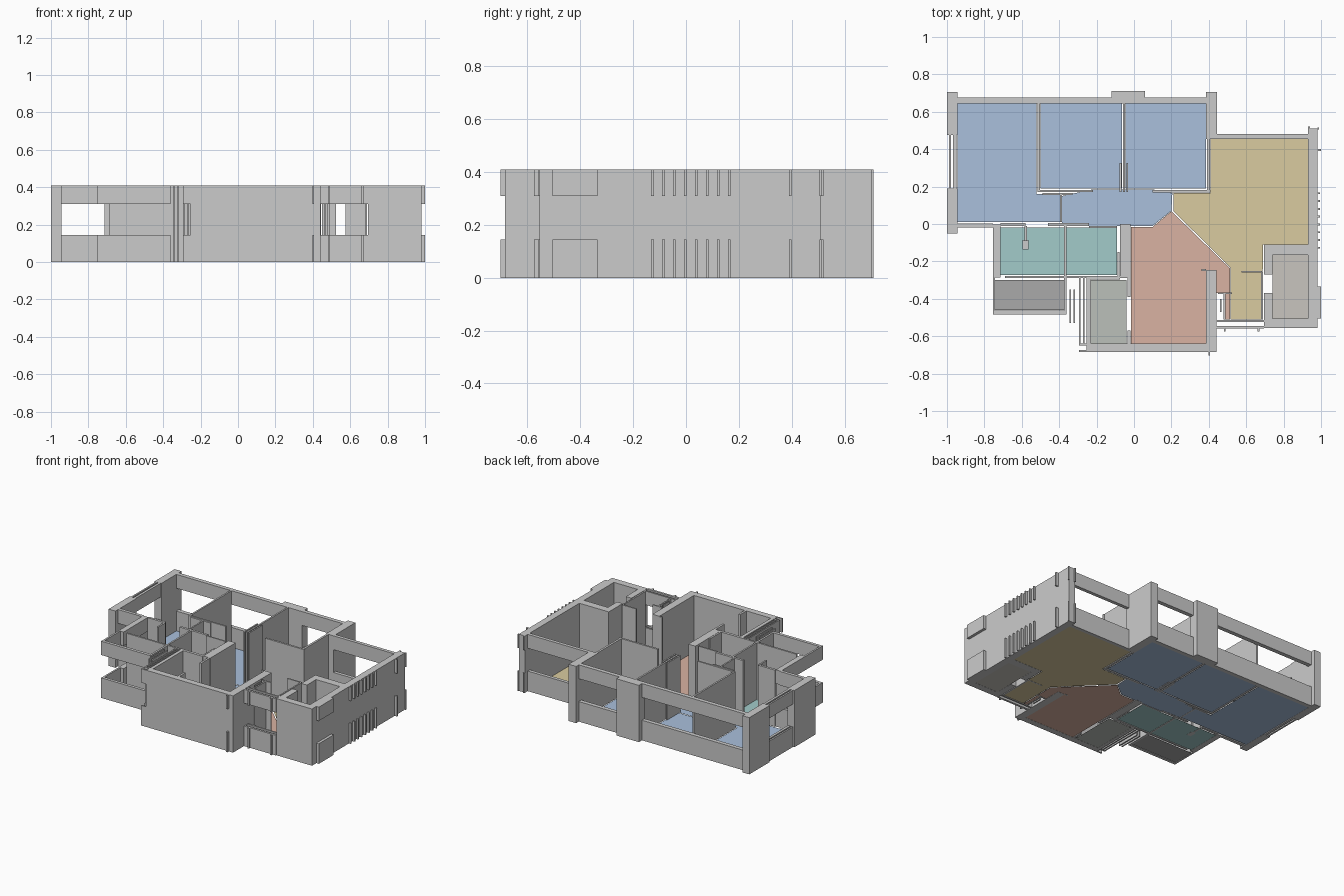
import bpy, bmesh

H, SILL, HEAD = 0.41, 0.145, 0.31
FULL = [(0, H)]
BAND = [(0, SILL), (HEAD, H)]      # sill and lintel with an open strip between


def walls(name, rects, spans=FULL):
    """One object made of boxes; each rect is (x0, x1, y0, y1)."""
    bm = bmesh.new()
    for x0, x1, y0, y1 in rects:
        for z0, z1 in spans:
            lo = [bm.verts.new((x, y, z0)) for x, y in
                  ((x0, y0), (x1, y0), (x1, y1), (x0, y1))]
            face = bm.faces.new(lo)
            ext = bmesh.ops.extrude_face_region(bm, geom=[face])["geom"]
            top = [g for g in ext if isinstance(g, bmesh.types.BMVert)]
            bmesh.ops.translate(bm, verts=top, vec=(0, 0, z1 - z0))
    bmesh.ops.recalc_face_normals(bm, faces=bm.faces)
    mesh = bpy.data.meshes.new(name)
    bm.to_mesh(mesh)
    bm.free()
    obj = bpy.data.objects.new(name, mesh)
    bpy.context.collection.objects.link(obj)
    return obj


def floor(name, color, *outlines):
    """Flat coloured floor from one or more outlines."""
    bm = bmesh.new()
    for pts in outlines:
        bm.faces.new([bm.verts.new((x, y, 0.001)) for x, y in pts])
    bmesh.ops.recalc_face_normals(bm, faces=bm.faces)
    for f in bm.faces:
        if f.normal.z < 0:
            f.normal_flip()
    mesh = bpy.data.meshes.new(name)
    bm.to_mesh(mesh)
    bm.free()
    mat = bpy.data.materials.new(name + "_colour")
    mat.diffuse_color = (*color, 1)
    mesh.materials.append(mat)
    bpy.context.collection.objects.link(bpy.data.objects.new(name, mesh))


def rect(x0, x1, y0, y1):
    return [(x0, y0), (x1, y0), (x1, y1), (x0, y1)]


# Floors
floor("bedroom_floor", (0.40, 0.53, 0.72),
      rect(-0.945, -0.52, 0.012, 0.645), rect(-0.50, -0.065, 0.19, 0.645),
      rect(-0.045, 0.385, 0.19, 0.645), rect(-0.52, -0.39, 0.012, 0.16),
      [(-0.385, -0.01), (0.10, -0.01), (0.20, 0.07), (0.205, 0.165),
       (0.10, 0.185), (-0.22, 0.185), (-0.385, 0.15)])
floor("living_floor", (0.70, 0.60, 0.35),
      [(0.41, 0.455), (0.93, 0.455), (0.93, -0.11), (0.69, -0.11),
       (0.685, -0.51), (0.517, -0.51), (0.517, -0.235), (0.21, 0.07),
       (0.21, 0.165), (0.41, 0.165)])
floor("dining_floor", (0.70, 0.45, 0.36),
      [(-0.015, -0.015), (0.10, -0.015), (0.20, 0.068), (0.513, -0.237),
       (0.513, -0.51), (0.48, -0.51), (0.48, -0.37), (0.44, -0.37),
       (0.44, -0.245), (0.385, -0.245), (0.385, -0.64), (-0.015, -0.64)])
floor("bathroom_floor", (0.36, 0.60, 0.59),
      rect(-0.715, -0.375, -0.272, -0.02), rect(-0.36, -0.09, -0.272, -0.02))
floor("balcony_floor", (0.40, 0.40, 0.40), rect(-0.742, -0.375, -0.46, -0.30))
floor("kitchen_floor", (0.50, 0.53, 0.49), rect(-0.23, -0.04, -0.64, -0.30))
floor("store_floor", (0.58, 0.56, 0.52), rect(0.74, 0.93, -0.505, -0.165))

# Solid outer walls and piers
walls("west_wall", [(-1, -0.945, -0.05, 0.19), (-1, -0.945, 0.475, 0.705)])
walls("north_piers", [(-0.12, 0.06, 0.645, 0.71), (0.385, 0.445, 0.455, 0.705)])
walls("east_wall", [(0.93, 0.98, -0.555, 0.51)])
walls("south_wall", [(-0.255, 0.44, -0.685, -0.64)])
walls("dining_east_wall", [(0.385, 0.44, -0.64, -0.245), (0.36, 0.385, -0.25, -0.24)])
walls("kitchen_walls", [(-0.255, -0.23, -0.64, -0.29), (-0.035, -0.02, -0.64, -0.57),
                        (-0.035, -0.02, -0.39, -0.29), (-0.075, -0.018, -0.29, 0.0),
                        (-0.23, -0.075, -0.297, -0.287)])
walls("store_walls", [(0.695, 0.93, -0.165, -0.11), (0.695, 0.93, -0.555, -0.505),
                      (0.695, 0.74, -0.27, -0.165), (0.695, 0.74, -0.505, -0.37)])

# Window walls: sill below, lintel above
walls("west_window", [(-0.99, -0.978, 0.19, 0.475), (-0.968, -0.95, 0.19, 0.475)], BAND)
walls("north_window_walls", [(-0.945, -0.12, 0.645, 0.675), (0.06, 0.385, 0.645, 0.675),
                             (0.445, 0.93, 0.455, 0.48)], BAND)
walls("bedroom_south_window", [(-0.945, -0.755, -0.02, 0.003)], BAND)
walls("bath_west_window", [(-0.755, -0.715, -0.285, -0.003)], BAND)
walls("balcony_parapet", [(-0.755, -0.742, -0.485, -0.285), (-0.742, -0.36, -0.485, -0.463),
                          (-0.374, -0.36, -0.463, -0.29)], BAND)
walls("hall_south_window", [(0.44, 0.695, -0.525, -0.513), (0.44, 0.695, -0.56, -0.545)], BAND)

# Thin interior partitions
walls("bedroom_partitions", [
    (-0.515, -0.503, 0.17, 0.645), (-0.503, -0.22, 0.17, 0.182),
    (-0.49, -0.33, 0.155, 0.165), (-0.395, -0.385, 0.01, 0.155),
    (-0.06, -0.048, 0.17, 0.645), (-0.077, -0.067, 0.17, 0.325),
    (-0.041, -0.031, 0.17, 0.325), (0.10, 0.41, 0.168, 0.182),
    (0.39, 0.405, 0.182, 0.455)])
walls("bathroom_partitions", [
    (-0.715, -0.58, -0.012, 0.005), (-0.46, -0.24, -0.012, 0.005),
    (-0.24, -0.09, -0.022, -0.012), (-0.69, -0.075, -0.29, -0.277),
    (-0.374, -0.362, -0.277, -0.012), (-0.088, -0.077, -0.277, -0.15),
    (-0.585, -0.573, -0.09, -0.012)])
walls("wash_stand", [(-0.597, -0.563, -0.135, -0.085)], [(0, SILL)])
walls("hall_partitions", [
    (0.575, 0.685, -0.26, -0.25), (0.68, 0.69, -0.51, -0.26),
    (0.45, 0.525, -0.375, -0.365), (0.478, 0.488, -0.51, -0.375),
    (0.46, 0.468, -0.47, -0.40)])

# Facade louvres and trims
walls("shaft_louvres", [(-0.346, -0.337, -0.53, -0.35), (-0.324, -0.315, -0.53, -0.35),
                        (-0.294, -0.285, -0.64, -0.29), (-0.273, -0.265, -0.64, -0.29)])
walls("shaft_ledges", [(-0.295, -0.25, -0.65, -0.64), (-0.295, -0.25, -0.685, -0.675)], BAND)
walls("east_fins", [(0.98, 0.995, y, y + 0.01) for y in
                    [-0.132 + 0.0416 * i for i in range(8)]], BAND)
walls("east_trims", [(0.98, 1.0, -0.505, -0.335), (0.98, 1.0, 0.39, 0.40),
                     (0.98, 0.988, 0.505, 0.515), (0.93, 0.94, 0.51, 0.52)], BAND)
walls("south_trims", [(0.397, 0.407, -0.702, -0.685), (0.48, 0.49, -0.575, -0.56),
                      (0.66, 0.67, -0.575, -0.56)], BAND)
